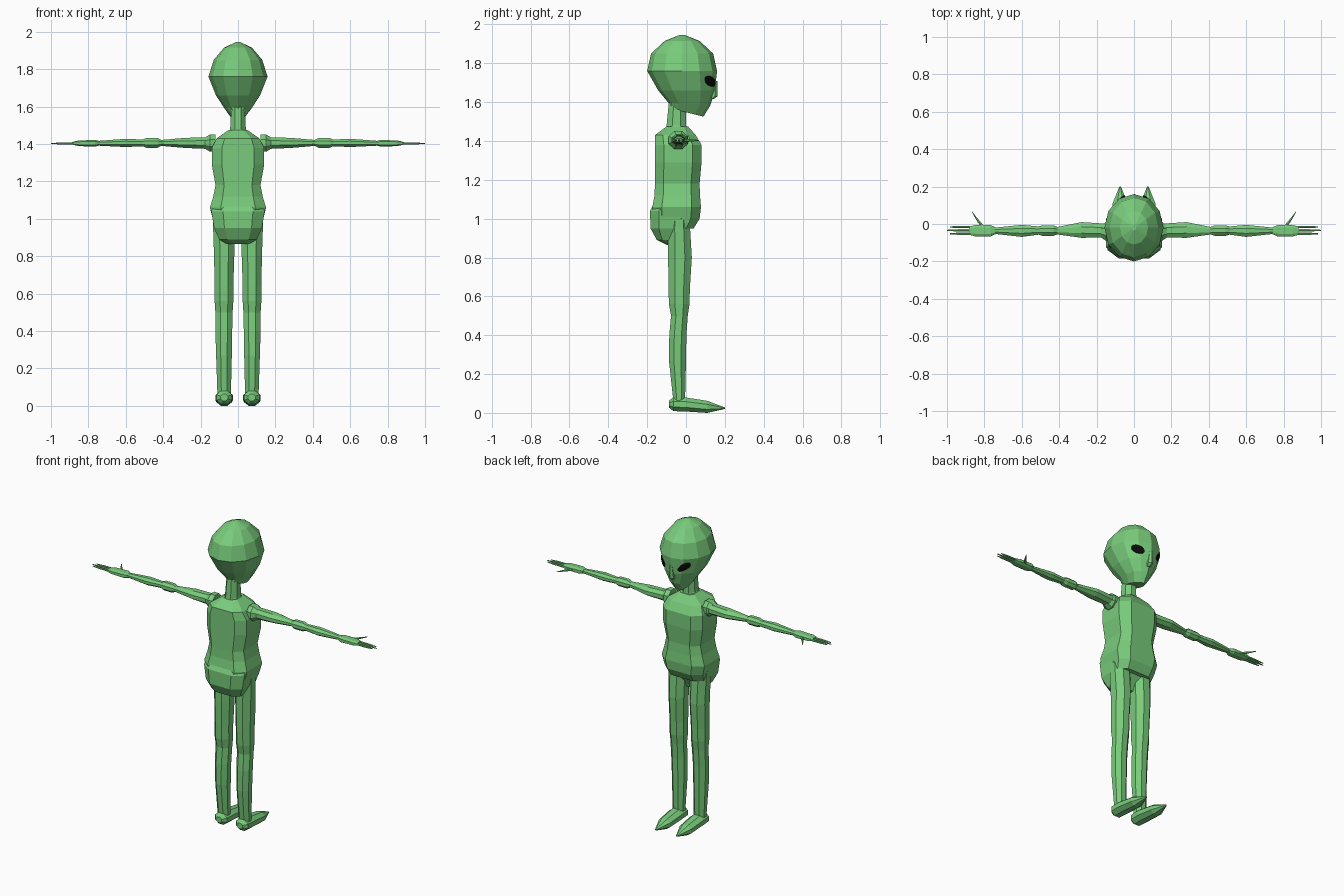
import bpy, bmesh, math
from mathutils import Vector, Matrix
from mathutils.bvhtree import BVHTree


def material(name, rgb):
    m = bpy.data.materials.new(name)
    m.diffuse_color = (*rgb, 1)
    return m


GREEN = material("green skin", (0.19, 0.60, 0.20))
BLACK = material("black eye", (0.003, 0.003, 0.003))


def finish(name, bm, mat, mirror):
    bmesh.ops.recalc_face_normals(bm, faces=bm.faces)
    me = bpy.data.meshes.new(name)
    bm.to_mesh(me)
    ob = bpy.data.objects.new(name, me)
    me.materials.append(mat)
    bpy.context.collection.objects.link(ob)
    if mirror:
        ob.modifiers.new("mirror", 'MIRROR').use_mirror_merge = False
    return ob


def loft(name, rings, axis='Z', n=8, p=1.0, half=True, mirror=False):
    """Rings are (t, centre u, centre v, radius u, radius v, tilt) along an axis."""
    bm = bmesh.new()
    off = math.pi / n if half else 0
    big = math.cos(off) ** p
    loops = []
    for t, cu, cv, ru, rv, *tilt in rings:
        loop = []
        for i in range(n):
            a = off + 2 * math.pi * i / n
            c, s = math.cos(a), math.sin(a)
            u = math.copysign(abs(c) ** p, c) / big * ru
            v = math.copysign(abs(s) ** p, s) / big * rv
            tt = t + (tilt[0] * v if tilt else 0)
            u, v = u + cu, v + cv
            loop.append(bm.verts.new({'Z': (u, v, tt), 'X': (tt, u, v), 'Y': (u, tt, v)}[axis]))
        loops.append(loop)
    for a, b in zip(loops, loops[1:]):
        for i in range(n):
            j = (i + 1) % n
            bm.faces.new((a[i], a[j], b[j], b[i]))
    bm.faces.new(loops[0])
    bm.faces.new(loops[-1])
    return finish(name, bm, GREEN, mirror)


# Head: big skull narrowing to a forward chin
head = loft("head", [
    (1.548, 0, 0.00, 0.040, 0.09, -0.25),
    (1.590, 0, 0.018, 0.072, 0.108, -0.05),
    (1.660, 0, 0.003, 0.118, 0.146),
    (1.760, 0, -0.02, 0.158, 0.180),
    (1.850, 0, -0.02, 0.130, 0.160),
    (1.915, 0, -0.02, 0.075, 0.090),
    (1.945, 0, -0.02, 0.012, 0.015)], n=12, half=False)

# Nose ridge
loft("nose", [
    (1.615, 0, 0.125, 0.012, 0.015),
    (1.630, 0, 0.135, 0.016, 0.023),
    (1.710, 0, 0.142, 0.008, 0.018)], n=6)

# Slanted eyes laid on the face
hb = bmesh.new()
hb.from_mesh(head.data)
hit, nor, _, _ = BVHTree.FromBMesh(hb).ray_cast(Vector((0.075, 1, 1.708)), Vector((0, -1, 0)))
hb.free()
if nor.y < 0:
    nor = -nor
tx = Vector((1, -0.4, 0.4))
tx = (tx - nor * tx.dot(nor)).normalized()
ty = nor.cross(tx)
frame = Matrix((tx, ty, nor)).transposed().to_4x4()
bm = bmesh.new()
bmesh.ops.create_uvsphere(bm, u_segments=12, v_segments=6, radius=1)
bmesh.ops.transform(bm, verts=bm.verts, matrix=Matrix.Translation(hit) @ frame
                    @ Matrix.Diagonal((0.043, 0.024, 0.009, 1)))
finish("eyes", bm, BLACK, True)

# Neck
loft("neck", [
    (1.42, 0, -0.045, 0.075, 0.070),
    (1.48, 0, -0.050, 0.042, 0.050),
    (1.60, 0, -0.045, 0.036, 0.043)], n=8)

# Torso: boxy chest, waist, wide hips
loft("torso", [
    (0.95, 0, -0.060, 0.125, 0.100),
    (1.00, 0, -0.050, 0.135, 0.120),
    (1.06, 0, -0.048, 0.150, 0.125),
    (1.12, 0, -0.045, 0.132, 0.117),
    (1.18, 0, -0.045, 0.120, 0.115),
    (1.29, 0, -0.040, 0.140, 0.120),
    (1.38, 0, -0.040, 0.140, 0.120),
    (1.43, 0, -0.055, 0.115, 0.105),
    (1.475, 0, -0.045, 0.050, 0.055)], n=8, p=0.55)

# Rounded seat and crotch
loft("pelvis", [
    (0.865, 0, -0.065, 0.060, 0.035),
    (0.890, 0, -0.085, 0.100, 0.065),
    (0.950, 0, -0.085, 0.128, 0.098),
    (1.040, 0, -0.080, 0.142, 0.105),
    (1.100, 0, -0.075, 0.120, 0.080)], n=8, p=0.65)

# Legs
loft("legs", [
    (0.06, 0.074, -0.035, 0.036, 0.030),
    (0.27, 0.075, -0.044, 0.042, 0.044),
    (0.40, 0.076, -0.042, 0.045, 0.044),
    (0.50, 0.075, -0.034, 0.046, 0.043),
    (0.56, 0.075, -0.035, 0.050, 0.053),
    (0.64, 0.075, -0.035, 0.050, 0.055),
    (0.80, 0.074, -0.031, 0.054, 0.061),
    (0.95, 0.075, -0.035, 0.058, 0.056),
    (1.02, 0.078, -0.035, 0.058, 0.052)], n=8, mirror=True)

# Feet: round heel, pointed toe
loft("feet", [
    (-0.087, 0.074, 0.045, 0.020, 0.018),
    (-0.065, 0.074, 0.045, 0.042, 0.036),
    (0.000, 0.074, 0.043, 0.046, 0.036),
    (0.110, 0.074, 0.031, 0.040, 0.031),
    (0.200, 0.074, 0.024, 0.004, 0.004)], axis='Y', n=8, mirror=True)

# Shoulder joints
loft("shoulders", [
    (0.120, -0.04, 1.405, 0.045, 0.045),
    (0.150, -0.04, 1.405, 0.050, 0.046),
    (0.180, -0.04, 1.405, 0.030, 0.028)], axis='X', n=8, mirror=True)

# Arms: upper arm, elbow and forearm
loft("arms", [
    (0.14, -0.035, 1.405, 0.036, 0.032),
    (0.28, -0.032, 1.406, 0.042, 0.027),
    (0.41, -0.036, 1.406, 0.020, 0.016),
    (0.43, -0.035, 1.406, 0.028, 0.026),
    (0.49, -0.035, 1.406, 0.028, 0.026),
    (0.51, -0.035, 1.406, 0.022, 0.018),
    (0.60, -0.037, 1.406, 0.032, 0.022),
    (0.76, -0.036, 1.404, 0.015, 0.012)], axis='X', n=8, mirror=True)

# Hands, fingers and thumbs
loft("palms", [
    (0.740, -0.036, 1.404, 0.018, 0.012),
    (0.765, -0.036, 1.404, 0.030, 0.018),
    (0.850, -0.036, 1.404, 0.030, 0.015),
    (0.880, -0.036, 1.404, 0.022, 0.009)], axis='X', n=8, p=0.7, mirror=True)
for k, (y, tip) in enumerate([(-0.016, 0.985), (-0.034, 1.0), (-0.052, 0.985)]):
    loft(f"fingers_{k + 1}", [
        (0.865, y, 1.403, 0.006, 0.006),
        (0.940, y, 1.403, 0.006, 0.005),
        (tip, y, 1.403, 0.003, 0.002)], axis='X', n=6, mirror=True)
loft("thumbs", [
    (0.805, -0.018, 1.403, 0.012, 0.007),
    (0.835, 0.018, 1.403, 0.010, 0.006),
    (0.865, 0.063, 1.403, 0.003, 0.002)], axis='X', n=6, mirror=True)
